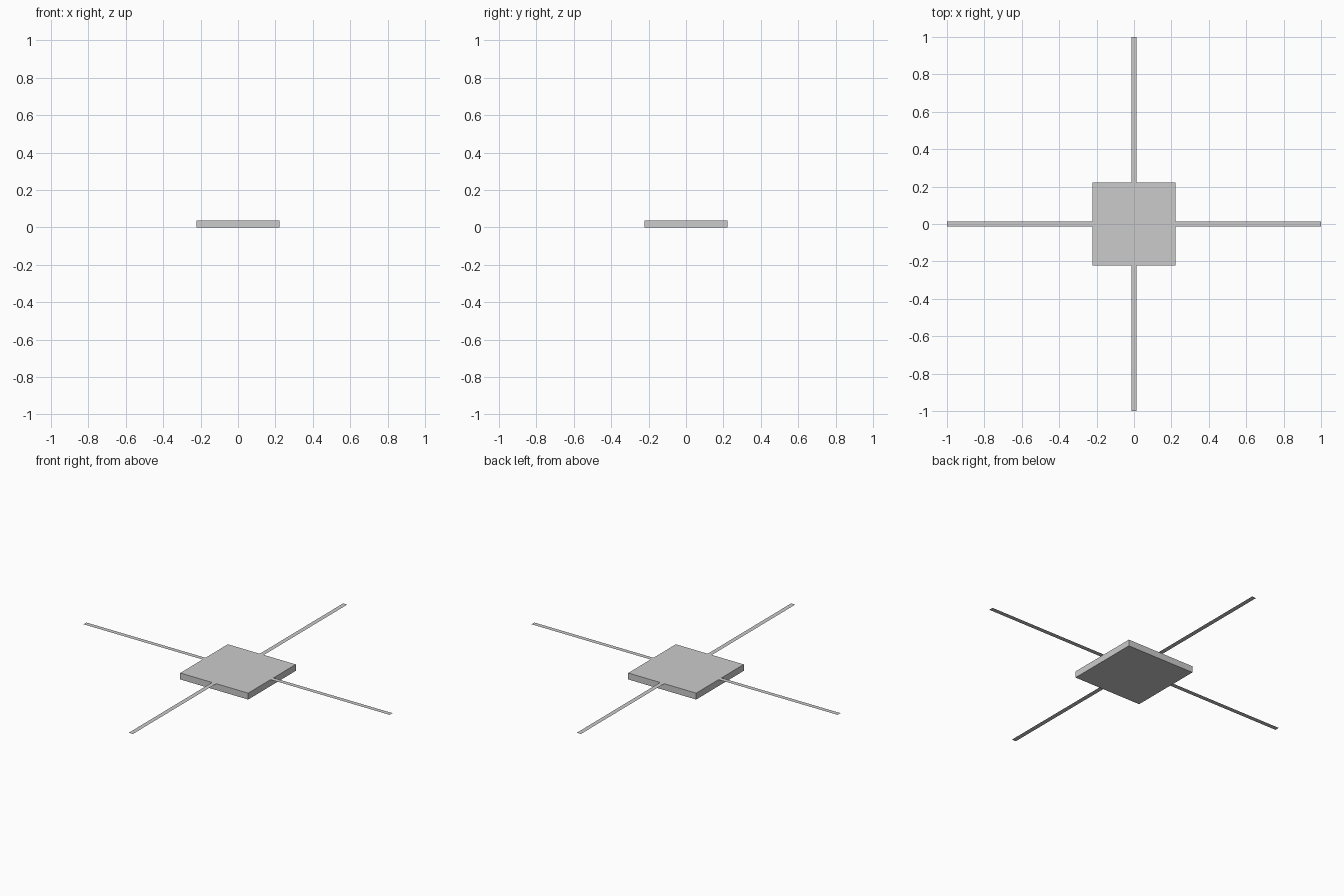
import bpy
import bmesh
from math import pi
from mathutils import Matrix

cube = bpy.data.objects.get("Cube")
if cube:
    bpy.data.objects.remove(cube, do_unlink=True)

HALF = 0.222       # half width of the slab
HEIGHT = 0.038     # slab height, level with the arms
ARM_HALF = 0.0135  # half width of an arm

grey = bpy.data.materials.new("light_grey")
grey.use_nodes = True
grey.diffuse_color = (0.6, 0.6, 0.6, 1)
grey.node_tree.nodes["Principled BSDF"].inputs["Base Color"].default_value = (0.6, 0.6, 0.6, 1)


def add_object(name, bm):
    mesh = bpy.data.meshes.new(name)
    bm.to_mesh(mesh)
    bm.free()
    mesh.materials.append(grey)
    obj = bpy.data.objects.new(name, mesh)
    bpy.context.collection.objects.link(obj)
    return obj


# Square central slab
bm = bmesh.new()
bmesh.ops.create_cube(bm, size=1)
bmesh.ops.scale(bm, vec=(2 * HALF, 2 * HALF, HEIGHT), verts=bm.verts)
bmesh.ops.translate(bm, vec=(0, 0, HEIGHT / 2), verts=bm.verts)
add_object("central_slab", bm)

# Four flat strips reaching out from the slab's top edges
for i, side in enumerate(("left", "back", "right", "front")):
    bm = bmesh.new()
    corners = ((HALF, -ARM_HALF), (1, -ARM_HALF), (1, ARM_HALF), (HALF, ARM_HALF))
    bm.faces.new([bm.verts.new((x, y, HEIGHT)) for x, y in corners])
    bmesh.ops.rotate(bm, matrix=Matrix.Rotation(i * pi / 2, 3, "Z"), verts=bm.verts)
    add_object(side + "_arm", bm)
